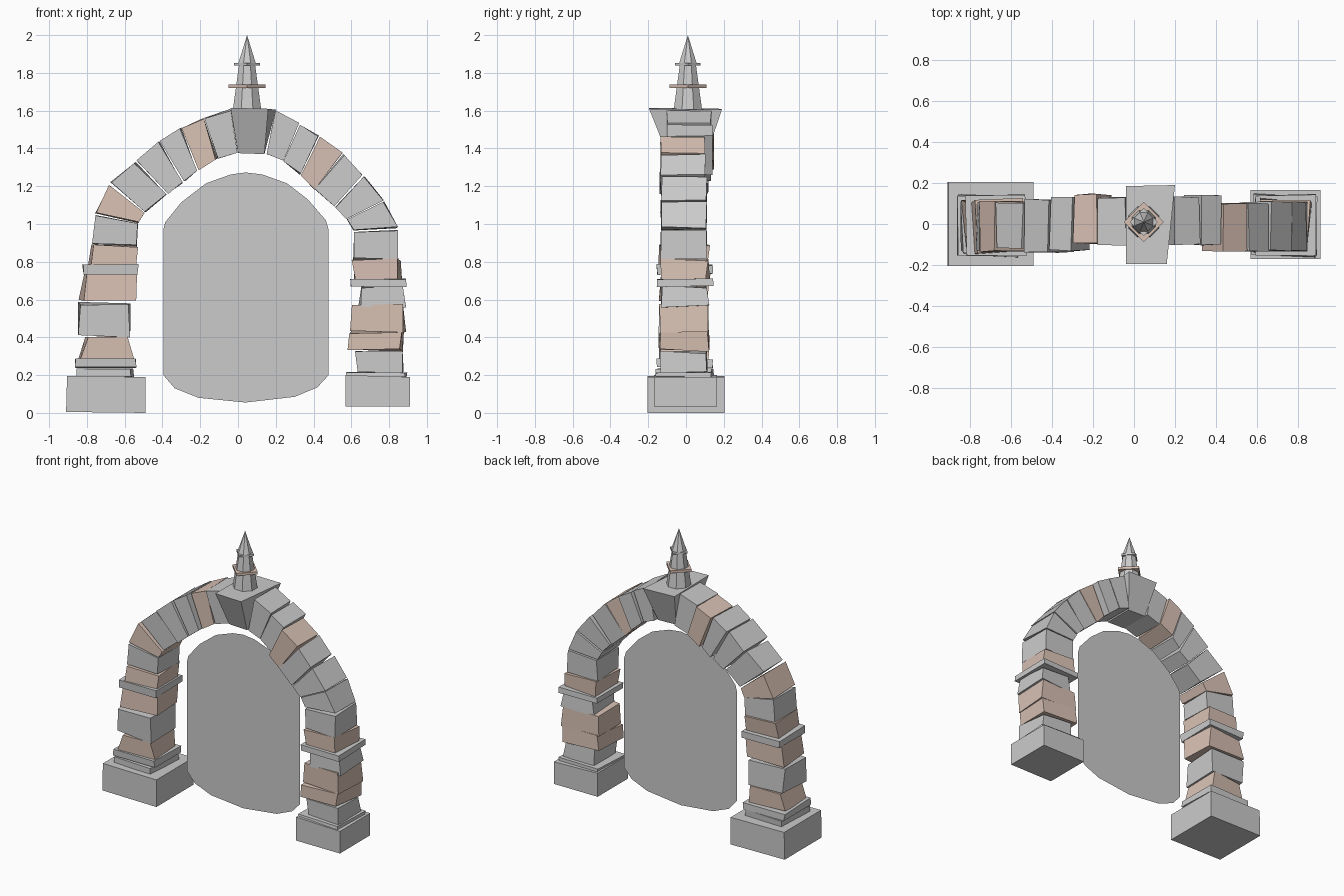
import bpy, bmesh, random
from math import radians
from mathutils import Vector, Matrix

if "Cube" in bpy.data.objects:
    bpy.data.objects.remove(bpy.data.objects["Cube"])

random.seed(4)
BROWN = bpy.data.materials.new("warm_stone")
BROWN.diffuse_color = (0.70, 0.54, 0.46, 1)
BROWN.use_nodes = True
BROWN.node_tree.nodes["Principled BSDF"].inputs["Base Color"].default_value = BROWN.diffuse_color


def finish(name, bm, brown=False):
    bmesh.ops.recalc_face_normals(bm, faces=bm.faces)
    me = bpy.data.meshes.new(name)
    bm.to_mesh(me)
    bm.free()
    ob = bpy.data.objects.new(name, me)
    bpy.context.collection.objects.link(ob)
    if brown:
        me.materials.append(BROWN)
    return ob


def block(name, front, back, brown=False, jitter=0.0, yaw=0.0):
    """Six-sided stone from two matching loops of four corners."""
    bm = bmesh.new()
    wob = lambda p: Vector(p) + Vector([random.uniform(-jitter, jitter) for _ in range(3)])
    f = [bm.verts.new(wob(p)) for p in front]
    b = [bm.verts.new(wob(p)) for p in back]
    bm.faces.new(f)
    bm.faces.new(b[::-1])
    for i in range(4):
        j = (i + 1) % 4
        bm.faces.new((f[j], f[i], b[i], b[j]))
    if yaw:
        c = sum((v.co for v in bm.verts), Vector()) / 8
        bmesh.ops.rotate(bm, verts=bm.verts, cent=c, matrix=Matrix.Rotation(yaw, 3, 'Z'))
    return finish(name, bm, brown)


def stone(name, quad, y0, y1, brown=False, jitter=0.0, yaw=0.0):
    return block(name, [(x, y0, z) for x, z in quad], [(x, y1, z) for x, z in quad],
                 brown, jitter, yaw)


# Plinths
stone("left_plinth", [(-.91, .005), (-.49, 0), (-.49, .19), (-.905, .195)], -.205, .205)
stone("right_plinth", [(.57, .035), (.91, .035), (.91, .19), (.57, .2)], -.17, .165)

# Column courses: z bottom, z top, x range at bottom, x range at top, kind
left = [(.19, .235, -.85, -.56, -.85, -.56, "slab"),
        (.24, .285, -.86, -.54, -.86, -.54, "slab"),
        (.28, .41, -.84, -.56, -.80, -.58, "brown"),
        (.405, .58, -.84, -.57, -.84, -.575, "grey"),
        (.59, .735, -.83, -.55, -.80, -.54, "brown"),
        (.735, .785, -.82, -.53, -.82, -.53, "slab"),
        (.785, .885, -.785, -.55, -.77, -.54, "brown")]
right = [(.19, .215, .58, .89, .58, .89, "slab"),
         (.215, .32, .63, .87, .625, .865, "grey"),
         (.33, .43, .58, .865, .595, .875, "brown"),
         (.43, .575, .595, .875, .60, .87, "brown"),
         (.565, .665, .645, .88, .645, .88, "grey"),
         (.67, .71, .595, .89, .595, .89, "slab"),
         (.71, .81, .62, .855, .61, .85, "brown")]
for side, rows in (("left", left), ("right", right)):
    for i, (z0, z1, a, b, c, d, kind) in enumerate(rows):
        y0, y1 = (-.155, .14) if kind == "slab" else (-.135, .115)
        stone(f"{side}_column_{kind}_{i}", [(a, z0), (b, z0), (d, z1), (c, z1)], y0, y1,
              kind == "brown", 0.004 if kind == "slab" else 0.01,
              radians(random.uniform(-3, 3)))

# Arch stones between joint lines: outer x, z, inner x, z
left_joints = [(-.77, .885, -.54, .88), (-.755, 1.05, -.53, 1.005), (-.68, 1.215, -.495, 1.06),
               (-.54, 1.33, -.375, 1.16), (-.415, 1.44, -.285, 1.22), (-.30, 1.51, -.215, 1.285),
               (-.18, 1.56, -.11, 1.345), (-.035, 1.605, .003, 1.375)]
right_joints = [(.85, .81, .61, .81), (.845, .975, .615, .965), (.77, 1.12, .575, 1.025),
                (.665, 1.255, .51, 1.09), (.555, 1.37, .405, 1.185), (.43, 1.465, .335, 1.26),
                (.325, 1.53, .24, 1.335), (.195, 1.605, .15, 1.375)]
depth_l = [(-.13, .11), (-.135, .11), (-.12, .10), (-.14, .12), (-.13, .135), (-.095, .145), (-.1, .13)]
depth_r = [(-.13, .11), (-.13, .11), (-.13, .11), (-.13, .10), (-.13, .10), (-.1, .14), (-.1, .13)]
for side, joints, depth, browns in (("left", left_joints, depth_l, (1, 5)),
                                    ("right", right_joints, depth_r, (4,))):
    for i, (y0, y1) in enumerate(depth):
        p, q = joints[i], joints[i + 1]
        a, b = Vector(p[:2]), Vector(p[2:])
        c, d = Vector(q[2:]), Vector(q[:2])
        g = 0.04    # mortar gap
        quad = [a.lerp(d, g), b.lerp(c, g), c.lerp(b, g), d.lerp(a, g)]
        stone(f"{side}_arch_stone_{i}", quad, y0, y1, i in browns, 0.005)

# Keystone, flaring towards the top
block("keystone",
      [(0, -.1, 1.375), (.14, -.1, 1.37), (.16, -.195, 1.61), (-.04, -.195, 1.615)],
      [(0, .11, 1.375), (.14, .11, 1.37), (.2, .19, 1.605), (-.04, .185, 1.61)])


# Finial: octagonal shaft, tip and two diamond plates
def prism(name, sides, r0, r1, z0, z1, turn, brown=False):
    bm = bmesh.new()
    m = Matrix.Translation((.048, .01, (z0 + z1) / 2)) @ Matrix.Rotation(turn, 4, 'Z')
    bmesh.ops.create_cone(bm, cap_ends=True, segments=sides, radius1=r0, radius2=r1,
                          depth=z1 - z0, matrix=m)
    bmesh.ops.remove_doubles(bm, verts=bm.verts, dist=1e-5)
    return finish(name, bm, brown)


prism("finial_shaft", 8, .082, .045, 1.6, 1.85, radians(22.5))
prism("finial_tip", 8, .052, 0, 1.845, 2.0, radians(22.5))
prism("finial_lower_plate", 4, .098, .098, 1.72, 1.738, 0, True)
prism("finial_upper_plate", 4, .068, .068, 1.84, 1.852, 0)

# Portal sheet filling the opening
bm = bmesh.new()
outline = [(-.395, .2), (-.335, .13), (-.21, .08), (.04, .055), (.3, .085), (.42, .135), (.48, .2),
           (.48, .97), (.465, 1.02), (.37, 1.13), (.26, 1.215), (.13, 1.262), (.04, 1.273),
           (-.04, 1.262), (-.17, 1.215), (-.30, 1.115), (-.385, 1.01), (-.395, .97)]
bm.faces.new([bm.verts.new((x, 0, z)) for x, z in outline])
finish("portal_sheet", bm)
